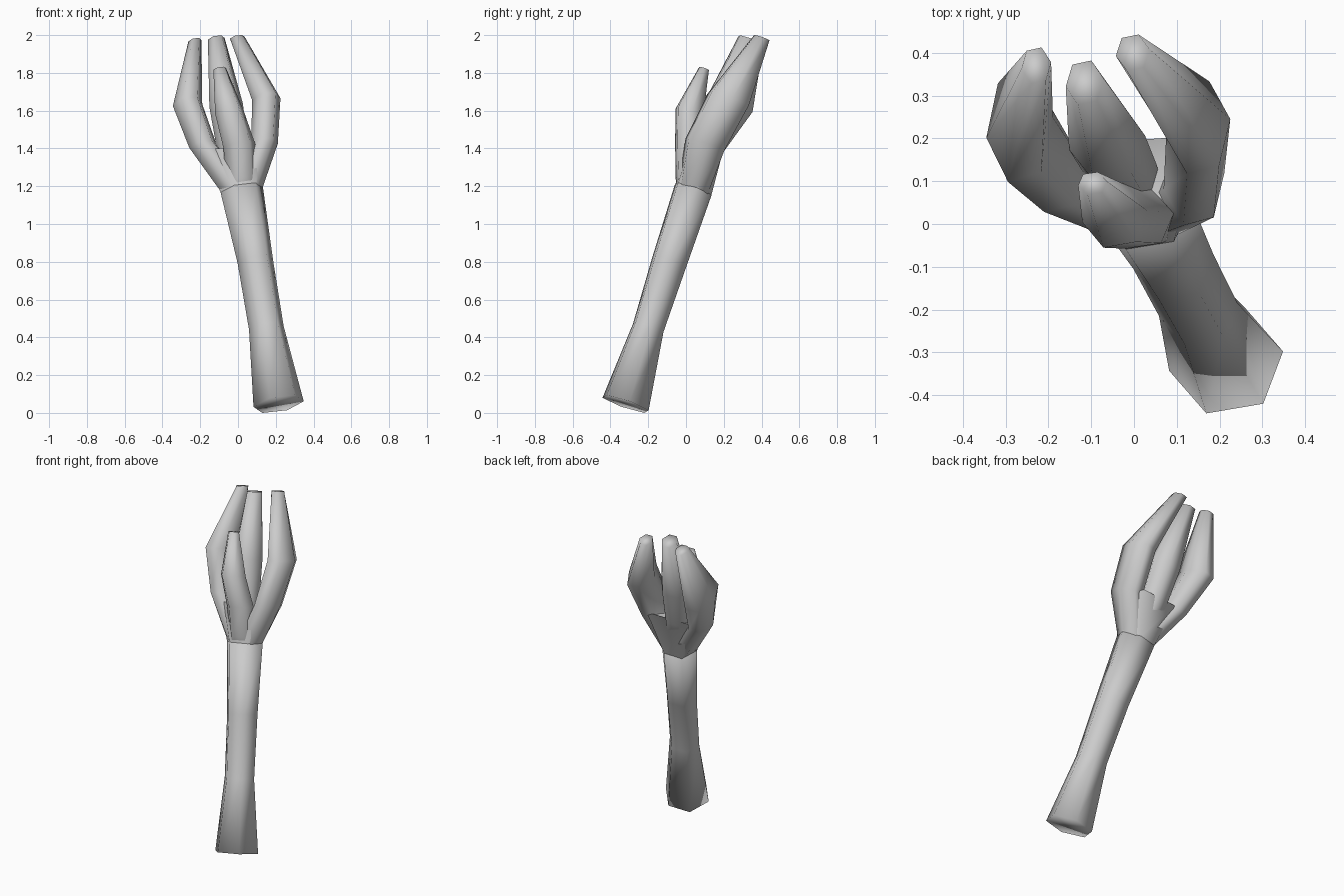
import bpy, bmesh, math

if "Cube" in bpy.data.objects:
    bpy.data.objects.remove(bpy.data.objects["Cube"])

SIDES = 6
TILT_X, TILT_Y = 0.165, -0.33     # rings lie square to the leaning shaft


def finish(name, bm, angle):
    bmesh.ops.recalc_face_normals(bm, faces=bm.faces)
    mesh = bpy.data.meshes.new(name)
    bm.to_mesh(mesh)
    bm.free()
    obj = bpy.data.objects.new(name, mesh)
    bpy.context.collection.objects.link(obj)
    bpy.ops.object.select_all(action='DESELECT')
    obj.select_set(True)
    bpy.context.view_layer.objects.active = obj
    bpy.ops.object.shade_smooth_by_angle(angle=math.radians(angle))
    return obj


def add_ring(bm, cx, cy, cz, rx, ry, phase=10):
    ring = []
    for i in range(SIDES):
        a = math.radians(phase) + math.tau * i / SIDES
        dx, dy = rx * math.cos(a), ry * math.sin(a)
        ring.append(bm.verts.new((cx + dx, cy + dy, cz + TILT_X * dx + TILT_Y * dy)))
    return ring


def bridge(bm, a, b):
    n = len(a)
    for i in range(n):
        j = (i + 1) % n
        bm.faces.new((a[i], a[j], b[j], b[i]))


def limb(name, sections):
    """Loft through sections of (x, y, z, half width, half depth)."""
    bm = bmesh.new()
    rings = [add_ring(bm, *s) for s in sections]
    for a, b in zip(rings, rings[1:]):
        bridge(bm, a, b)
    bm.faces.new(rings[0])
    bm.faces.new(rings[-1])
    return finish(name, bm, 120)


# Leaning shaft with flared foot
limb("shaft", [
    (0.215, -0.32, 0.047, 0.135, 0.130),
    (0.150, -0.20, 0.45, 0.093, 0.086),
    (0.092, -0.088, 0.80, 0.095, 0.096),
    (0.020, 0.038, 1.18, 0.114, 0.104),
])

# Four bent claws, rooted inside the top of the shaft
root = (0.035, 0.010, 1.06, 0.050, 0.050)
limb("left_claw", [
    root,
    (-0.010, 0.038, 1.18, 0.082, 0.082),
    (-0.185, 0.115, 1.41, 0.074, 0.092),
    (-0.267, 0.225, 1.63, 0.079, 0.135),
    (-0.228, 0.370, 1.97, 0.035, 0.045),
])
limb("right_claw", [
    root,
    (0.050, 0.038, 1.18, 0.080, 0.082),
    (0.140, 0.100, 1.42, 0.072, 0.110),
    (0.150, 0.225, 1.66, 0.076, 0.115),
    (-0.003, 0.400, 1.985, 0.040, 0.045),
])
limb("middle_claw", [
    root,
    (-0.030, 0.125, 1.41, 0.084, 0.080),
    (-0.063, 0.190, 1.63, 0.090, 0.095),
    (-0.115, 0.330, 1.98, 0.045, 0.055),
])
limb("front_claw", [
    root,
    (0.020, 0.025, 1.22, 0.085, 0.085),
    (0.008, 0.012, 1.41, 0.086, 0.074),
    (-0.045, 0.018, 1.59, 0.077, 0.078),
    (-0.097, 0.095, 1.822, 0.034, 0.028),
])

# Palm: cup with a sunken floor between the claws
bm = bmesh.new()
wrist = add_ring(bm, 0.02, 0.038, 1.18, 0.113, 0.103)
rim = [bm.verts.new(p) for p in [
    (0.17, 0.10, 1.43), (0.13, 0.205, 1.42), (-0.15, 0.185, 1.41),
    (-0.21, 0.10, 1.41), (-0.12, 0.03, 1.40), (0.11, 0.02, 1.41)]]
bridge(bm, wrist, rim)
bm.faces.new(wrist)
floor = bm.verts.new((-0.01, 0.09, 1.36))
for i in range(SIDES):
    bm.faces.new((rim[i], rim[(i + 1) % SIDES], floor))
finish("palm", bm, 70)
